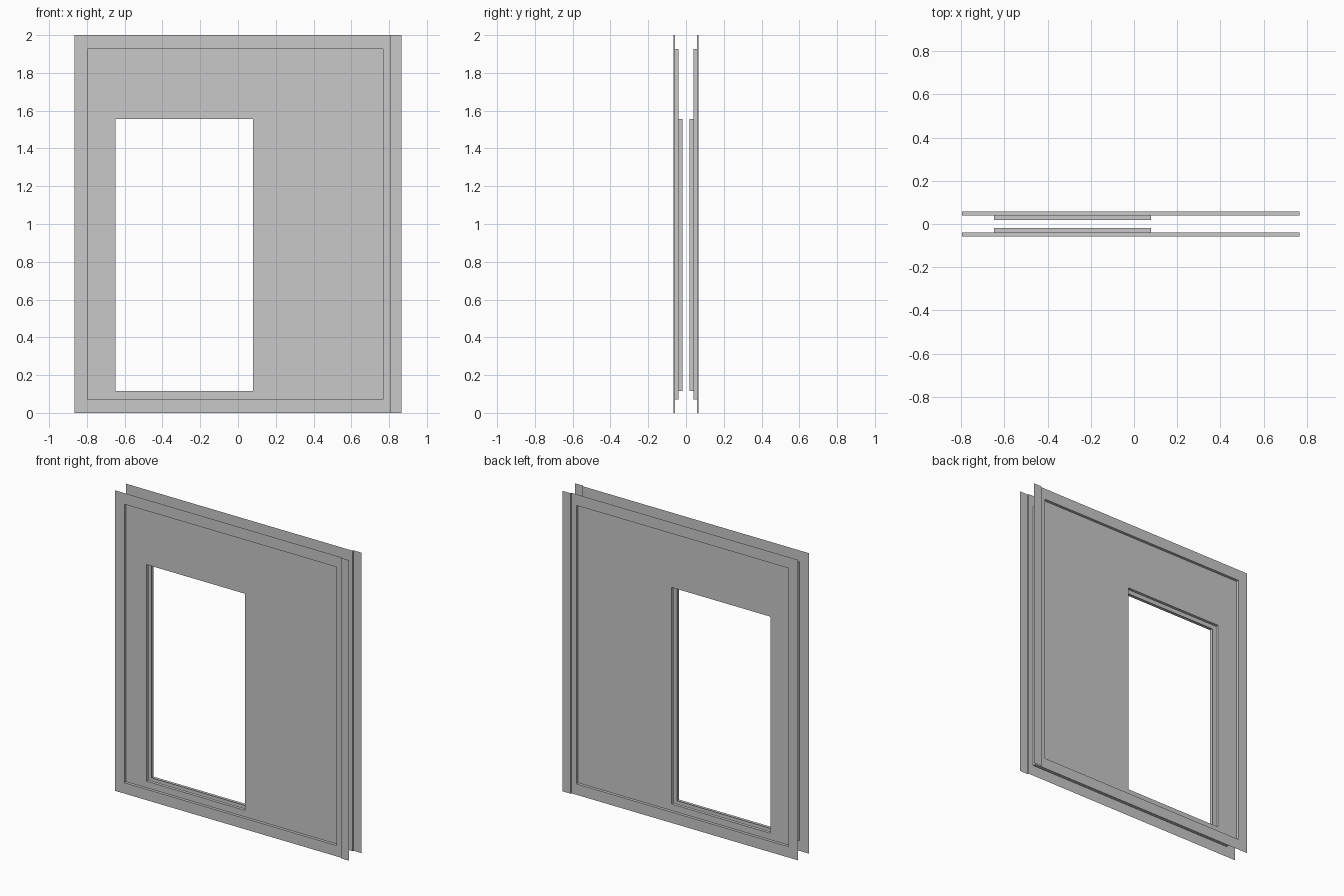
import bpy
import bmesh

cube = bpy.data.objects.get("Cube")
if cube:
    bpy.data.objects.remove(cube, do_unlink=True)

# Single plain light grey finish
grey = bpy.data.materials.new("light_grey")
grey.use_nodes = True
colour = (0.58, 0.58, 0.58, 1.0)
grey.diffuse_color = colour
grey.node_tree.nodes["Principled BSDF"].inputs["Base Color"].default_value = colour

# Rectangles as (left, right, bottom, top)
HALF, HEIGHT, SEAM = 0.865, 2.0, 0.804
OUTER = (-HALF, SEAM, 0.0, HEIGHT)
RECESS = (-0.796, 0.767, 0.072, 1.926)
DOOR = (-0.648, 0.079, 0.115, 1.557)

# Distance of each layer from the middle of the wall
STRIP_Y, FLANGE_Y, PANEL_Y, LIP_Y = 0.066, 0.058, 0.039, 0.018


def corners(rect, y):
    x0, x1, z0, z1 = rect
    return [(x0, y, z0), (x1, y, z0), (x1, y, z1), (x0, y, z1)]


def make_object(name, levels, side, closed=True):
    """Skin consecutive loops of points; side is -1 for front, 1 for back."""
    bm = bmesh.new()
    loops = [[bm.verts.new(p) for p in level] for level in levels]
    for a, b in zip(loops, loops[1:]):
        n = len(a)
        for i in range(n if closed else n - 1):
            j = (i + 1) % n
            quad = [a[i], a[j], b[j], b[i]]
            bm.faces.new(quad if side < 0 else quad[::-1])
    mesh = bpy.data.meshes.new(name)
    bm.to_mesh(mesh)
    bm.free()
    mesh.materials.append(grey)
    obj = bpy.data.objects.new(name, mesh)
    bpy.context.collection.objects.link(obj)


for label, side in (("front", -1), ("back", 1)):
    flange, panel, lip, strip = (side * d for d in (FLANGE_Y, PANEL_Y, LIP_Y, STRIP_Y))

    # Flat border around the recess, and the recess walls
    make_object(label + "_border", [corners(OUTER, flange), corners(RECESS, flange)], side)
    make_object(label + "_recess_walls", [corners(RECESS, flange), corners(RECESS, panel)], side)

    # Main panel with the doorway, and the doorway's inner lining
    make_object(label + "_panel", [corners(RECESS, panel), corners(DOOR, panel)], side)
    make_object(label + "_doorway_lining", [corners(DOOR, panel), corners(DOOR, lip)], side)

    # Overlapping edge strip with its small step
    path = [(SEAM, flange), (SEAM, strip), (HALF, strip)]
    make_object(label + "_edge_strip",
                [[(x, y, z) for x, y in path] for z in (0.0, HEIGHT)], side, closed=False)
